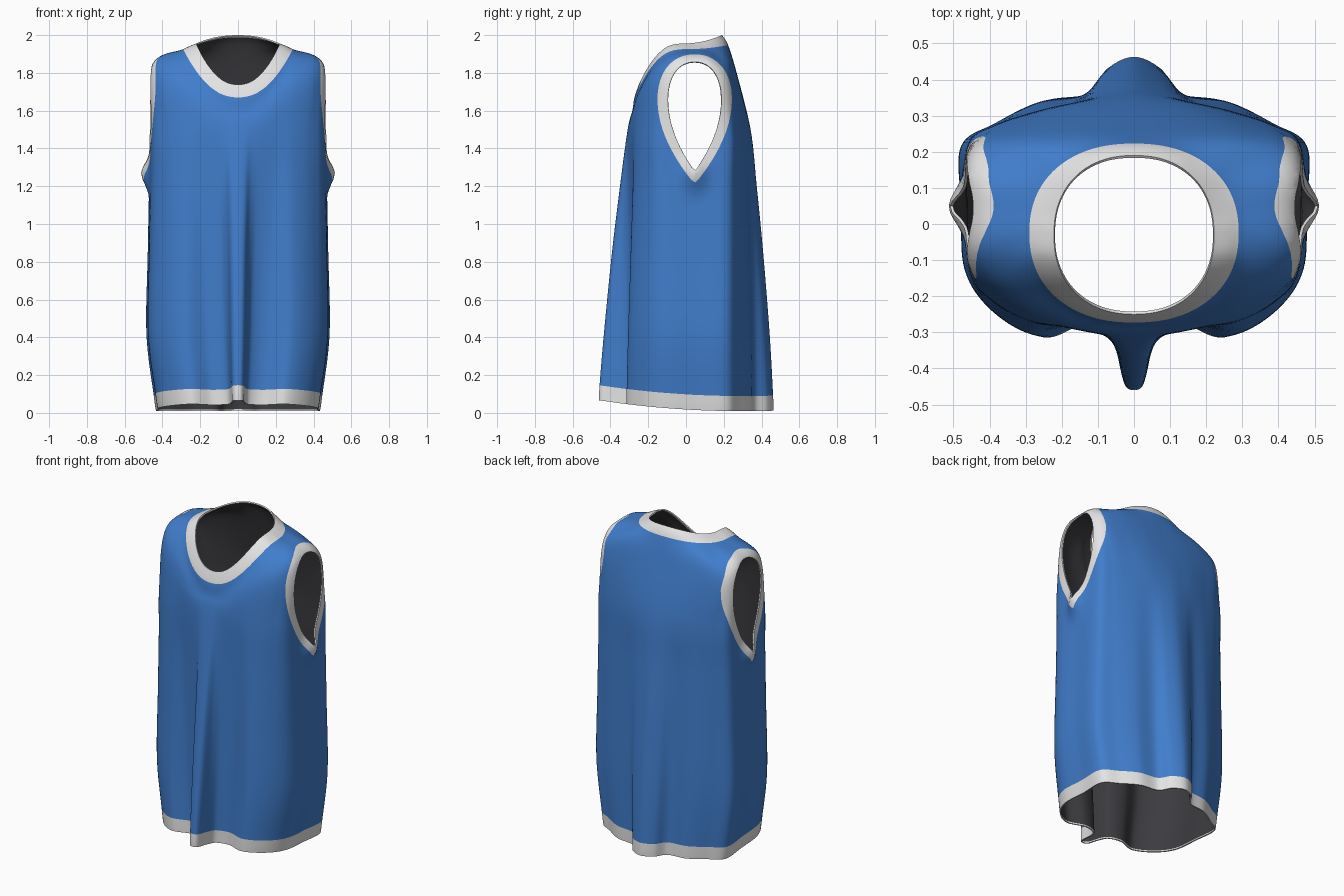
import bpy, bmesh, math

if "Cube" in bpy.data.objects:
    bpy.data.objects.remove(bpy.data.objects["Cube"])

# Half cross-sections, front centre -> side -> back centre
HEM = [(0, -.46), (.03, -.44), (.042, -.35), (.066, -.298), (.15, -.278), (.27, -.314), (.39, -.24), (.458, -.12),
       (.465, .05), (.468, .215), (.37, .282), (.26, .342), (.135, .362), (.08, .43), (0, .463)]
CHEST = [(0, -.309), (.04, -.308), (.08, -.304), (.13, -.298), (.2, -.284), (.29, -.262), (.385, -.213), (.452, -.135),
         (.465, .05), (.458, .215), (.385, .27), (.27, .305), (.17, .328), (.08, .338), (0, .342)]
SHOULDER = [(0, -.284, 1.6), (.04, -.283, 1.6), (.085, -.28, 1.61), (.14, -.274, 1.63), (.21, -.26, 1.67),
            (.31, -.22, 1.74), (.4, -.16, 1.79), (.448, -.075, 1.835), (.455, .05, 1.842), (.452, .14, 1.835),
            (.415, .214, 1.8), (.3, .242, 1.82), (.18, .257, 1.82), (.085, .265, 1.81), (0, .268, 1.8)]
N = len(HEM)
STEP_U, STEP_V = 10, 9


def body_row(z, widen, from_hem=False):
    """Section blended between hem and chest; hem rows follow the sloping lower edge."""
    row = []
    t = (z / 1.5) ** 1.4
    for (hx, hy), (cx, cy) in zip(HEM, CHEST):
        x, y = (hx + (cx - hx) * t) * widen, hy + (cy - hy) * t
        row.append((x, y, z + (.018 - .06 * y + .1 * y * y if from_hem else 0)))
    return row


def neck_row(rx, ry, yc, z, drop, rise):
    """Neck ring that dips by drop at the front and lifts by rise at the back."""
    row = []
    for i in range(N):
        a = math.pi * i / (N - 1)
        c, s = math.cos(a), math.sin(a)
        row.append((rx * abs(s) ** .9, yc - ry * math.copysign(abs(c) ** .9, c),
                    z + (rise if c < 0 else -drop) * c * c))
    return row


def spline(p0, p1, p2, p3, t):
    return tuple(.5 * (2 * b + (c - a) * t + (2 * a - 5 * b + 4 * c - d) * t * t + (3 * b - a - 3 * c + d) * t ** 3)
                 for a, b, c, d in zip(p0, p1, p2, p3))


def refine(pts, steps, closed):
    out, n = [], len(pts)
    get = (lambda k: pts[k % n]) if closed else (lambda k: pts[min(max(k, 0), n - 1)])
    for k in range(n if closed else n - 1):
        out += [spline(get(k - 1), get(k), get(k + 1), get(k + 2), j / steps) for j in range(steps)]
    return out if closed else out + [pts[-1]]


def armhole(half, top, bottom):
    """Teardrop seen from the side: negative inside."""
    zc = 1.66

    def f(co):
        d = abs(co.y - .046) / half
        if co.z > zc:
            return (d ** 2.2 + ((co.z - zc) / (top - zc)) ** 2.2) ** (1 / 2.2) - 1
        c = math.cos(min((zc - co.z) / (zc - bottom), 2) * math.pi / 2)
        return d - math.copysign(abs(c) ** .88, c)
    return f


def cut(bm, f):
    """Split the cloth exactly along f = 0."""
    new = set()
    for e in list(bm.edges):
        a, b = e.verts
        fa, fb = f(a.co), f(b.co)
        if fa * fb < 0:
            new.add(bmesh.utils.edge_split(e, a, fa / (fa - fb))[1])
    for face in list(bm.faces):
        vs = [v for v in face.verts if v in new]
        if len(vs) >= 2 and not any(vs[0] in e.verts and vs[1] in e.verts for e in face.edges):
            bmesh.utils.face_split(face, vs[0], vs[1])


def material(name, color):
    m = bpy.data.materials.new(name)
    m.diffuse_color = (*color, 1)
    m.use_nodes = True
    m.node_tree.nodes["Principled BSDF"].inputs["Base Color"].default_value = m.diffuse_color
    return m


# Control rows from hem edge to neck edge
rows = [body_row(0, .915, True), body_row(.08, .94, True), body_row(.42, 1.025), body_row(.85, 1.015),
        body_row(1.2, 1.005), body_row(1.5, 1), SHOULDER,
        neck_row(.29, .248, -.025, 1.925, .255, .022), neck_row(.222, .22, -.03, 1.955, .217, .045)]
loops = [row + [(-x, y, z) for x, y, z in row[-2:0:-1]] for row in rows]
loops = [refine(l, STEP_U, True) for l in loops]
columns = [refine(list(col), STEP_V, False) for col in zip(*loops)]

CLOTH, TRIM, FOLDED_EDGE = 0, 1, 4
bm = bmesh.new()
grid = []
for col in columns:
    line = []
    for x, y, z in col:
        # pinched cloth under each arm
        bump = .046 * math.exp(-((y - .048) / .062) ** 2 - ((z - 1.27) / .08) ** 2)
        if abs(x) > .3:
            x += math.copysign(bump, x)
        line.append(bm.verts.new((x, y, z)))
    grid.append(line)
last = len(grid[0]) - 1
for i in range(len(grid)):
    a, b = grid[i], grid[(i + 1) % len(grid)]
    for j in range(last):
        face = bm.faces.new((a[j], b[j], b[j + 1], a[j + 1]))
        # hem band and neck band, white on both sides at the very edge
        if j < 2 or j >= last - 2:
            face.material_index = FOLDED_EDGE
        elif j < STEP_V or j >= last - STEP_V:
            face.material_index = TRIM

# Armhole bands and openings
band, fold, hole = armhole(.197, 1.898, 1.215), armhole(.155, 1.872, 1.262), armhole(.142, 1.858, 1.28)
for f in (band, fold, hole):
    cut(bm, f)
for face in bm.faces:
    centre = face.calc_center_median()
    if band(centre) < 0:
        face.material_index = FOLDED_EDGE if fold(centre) < 0 else TRIM
bmesh.ops.delete(bm, geom=[f for f in bm.faces if hole(f.calc_center_median()) < 0], context='FACES')

mesh = bpy.data.meshes.new("sleeveless_shirt")
bm.to_mesh(mesh)
bm.free()
shirt = bpy.data.objects.new("sleeveless_shirt", mesh)
bpy.context.collection.objects.link(shirt)
blue = material("blue cloth", (.052, .205, .60))
white = material("white trim", (.78, .78, .78))
lining = material("dark lining", (.045, .044, .05))
for m in (blue, white, lining, lining, white):
    mesh.materials.append(m)

# Cloth thickness: inner faces shift two slots to the lining, folded edges stay white
solid = shirt.modifiers.new("thickness", 'SOLIDIFY')
solid.thickness = .008
solid.offset = -1
solid.material_offset = 2
bpy.context.view_layer.objects.active = shirt
shirt.select_set(True)
bpy.ops.object.modifier_apply(modifier=solid.name)
bpy.ops.object.shade_smooth_by_angle(angle=math.radians(50))
